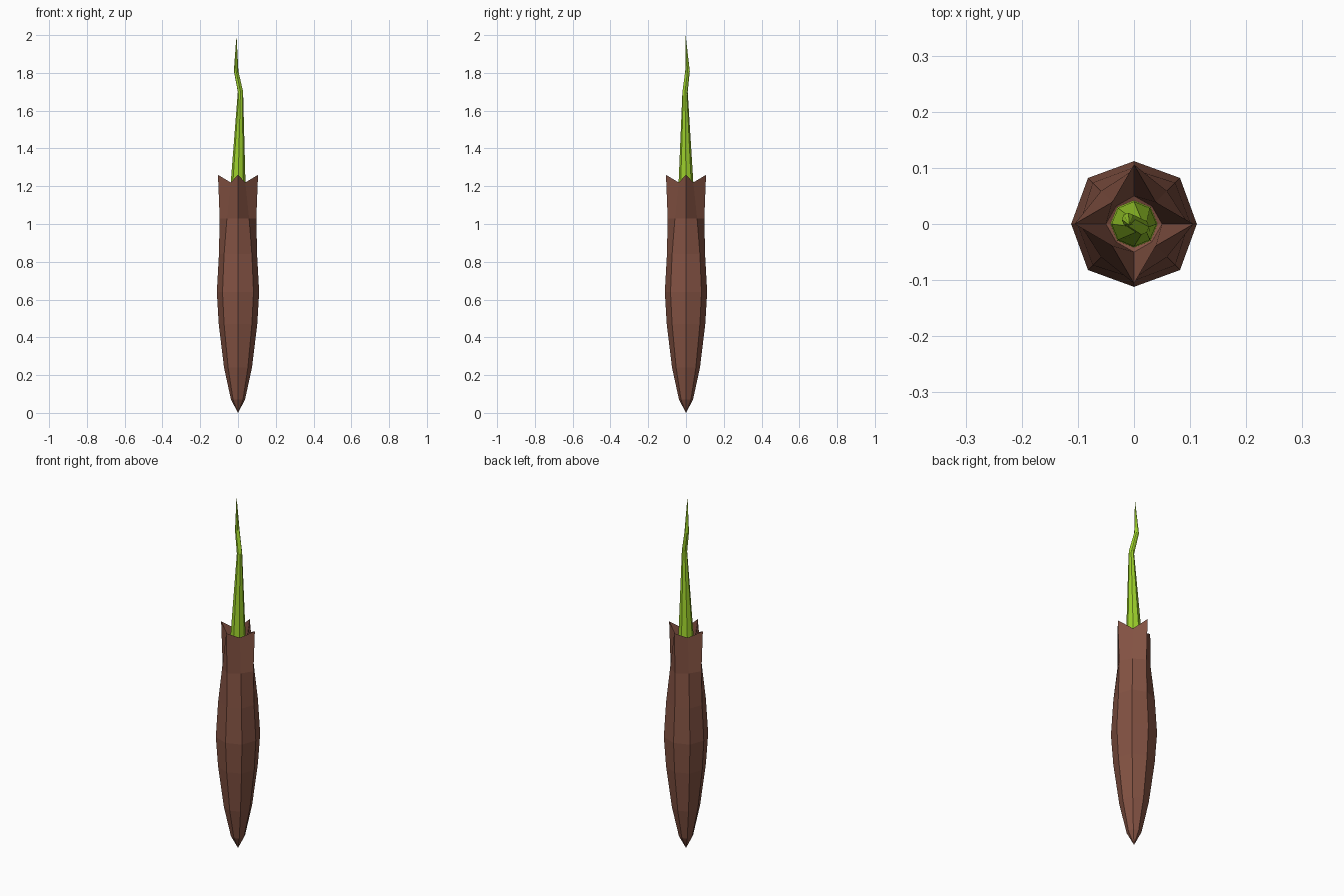
import bpy, bmesh, math

if "Cube" in bpy.data.objects:
    bpy.data.objects.remove(bpy.data.objects["Cube"])


def material(name, rgb):
    m = bpy.data.materials.new(name)
    m.diffuse_color = (*rgb, 1)
    m.use_nodes = True
    m.node_tree.nodes["Principled BSDF"].inputs["Base Color"].default_value = m.diffuse_color
    return m


def loft(name, rings, mat):
    """Eight-sided skin through rings of (cx, cy, z axis, z diagonal, r axis, r diagonal)."""
    bm = bmesh.new()
    loops = []
    for cx, cy, za, zd, ra, rd in rings:
        if ra == 0:
            loops.append([bm.verts.new((cx, cy, za))] * 8)
            continue
        loop = []
        for i in range(8):
            a = i * math.pi / 4
            r, z = (rd, zd) if i % 2 else (ra, za)
            loop.append(bm.verts.new((cx + r * math.cos(a), cy + r * math.sin(a), z)))
        loops.append(loop)
    for lo, hi in zip(loops, loops[1:]):
        for i in range(8):
            j = (i + 1) % 8
            corners = dict.fromkeys((lo[i], lo[j], hi[j], hi[i]))
            bm.faces.new(list(corners))
    me = bpy.data.meshes.new(name)
    bm.to_mesh(me)
    bm.free()
    me.materials.append(mat)
    ob = bpy.data.objects.new(name, me)
    bpy.context.collection.objects.link(ob)
    return ob


brown = material("husk brown", (0.225, 0.084, 0.055))
green = material("shoot green", (0.34, 0.64, 0.025))

# Husk: pointed bottom, swollen middle, four-pointed mouth, then folding inside
loft("seed_husk", [
    (0, 0, 0.00, 0.00, 0, 0),
    (0, 0, 0.07, 0.07, 0.037, 0.037),
    (0, 0, 0.24, 0.24, 0.074, 0.074),
    (0, 0, 0.47, 0.47, 0.102, 0.104),
    (0, 0, 0.64, 0.64, 0.112, 0.116),
    (0, 0, 0.84, 0.84, 0.101, 0.104),
    (0, 0, 1.03, 1.03, 0.097, 0.083),
    (0, 0, 1.26, 1.22, 0.106, 0.055),
    (0, 0, 1.04, 1.04, 0.050, 0.045),
    (0, 0, 1.02, 1.02, 0, 0),
], brown)

# Shoot: tapering stem with a kink near the tip
loft("green_shoot", [
    (0, 0, 1.03, 1.03, 0.042, 0.042),
    (0, 0, 1.20, 1.20, 0.040, 0.040),
    (0.013, -0.005, 1.70, 1.68, 0.014, 0.014),
    (-0.010, 0.008, 1.81, 1.80, 0.012, 0.012),
    (-0.008, -0.002, 2.00, 2.00, 0, 0),
], green)
